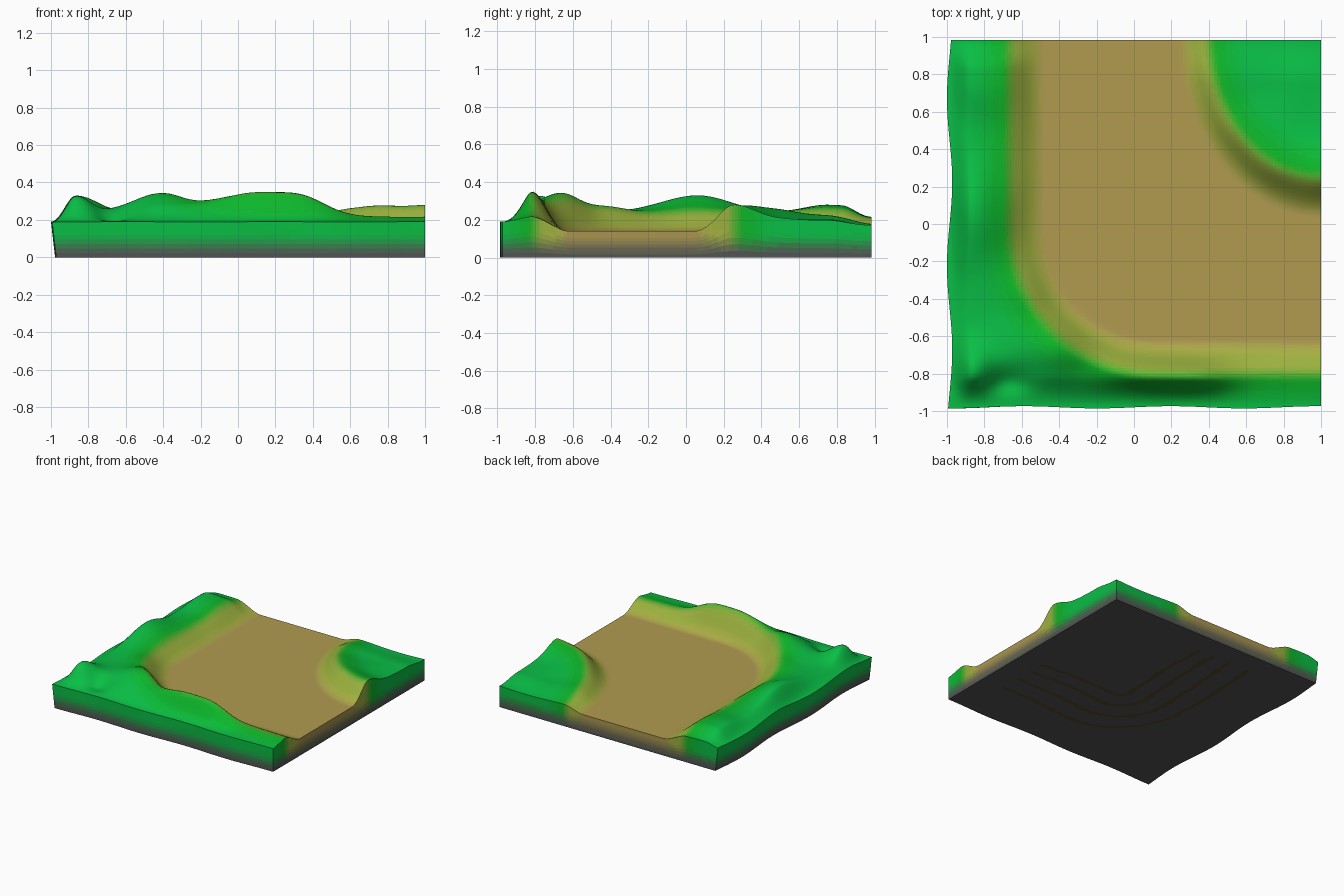
import bpy, bmesh, math
from mathutils import Vector, noise

if "Cube" in bpy.data.objects:
    bpy.data.objects.remove(bpy.data.objects["Cube"])

N = 130          # grid resolution
WALL_ROWS = 8
FLOOR = 0.14
TAN, OLIVE = (0.69, 0.60, 0.32), (0.64, 0.69, 0.26)
GREEN, GRASS = (0.07, 0.74, 0.28), (0.08, 0.70, 0.16)
GREY, BROWN = (0.33, 0.33, 0.33), (0.34, 0.29, 0.18)


def step(a, b, v):
    t = max(0.0, min(1.0, (v - a) / (b - a)))
    return t * t * (3 - 2 * t)


def mix(a, b, t):
    return tuple(p + (q - p) * t for p, q in zip(a, b))


def outer(x, y):
    """Distance outside the rounded L edge of the channel (left and front banks)."""
    r = 0.6
    qx, qy = (-0.48 + r) - x, (-0.62 + r) - y
    return math.hypot(max(qx, 0), max(qy, 0)) + min(max(qx, qy), 0) - r


def inner(x, y):
    """Distance into the back right hill."""
    return (1 - math.hypot((1 - x) / 0.76, (1 - y) / 0.96)) * 0.85


# hills: x, y, radius x, radius y, height
HILLS = [(-0.40, -0.66, 0.24, 0.17, 0.11), (0.08, -0.78, 0.24, 0.13, 0.12),
         (0.36, -0.80, 0.17, 0.12, 0.08), (-0.86, 0.05, 0.16, 0.28, 0.10),
         (-0.86, -0.78, 0.12, 0.13, 0.10), (-0.68, -0.86, 0.12, 0.09, -0.06),
         (-0.84, 0.75, 0.25, 0.22, 0.04), (-0.55, -0.40, 0.12, 0.15, 0.03),
         (0.80, -0.90, 0.35, 0.15, -0.02)]


def height(x, y):
    n = noise.noise(Vector((x * 4, y * 4, 1.7)))
    do, di = outer(x, y), inner(x, y)
    # left and front hills, falling off towards the rim
    hill = 0.235 + 0.012 * n
    for cx, cy, rx, ry, a in HILLS:
        hill += a * math.exp(-((x - cx) / rx) ** 2 - ((y - cy) / ry) ** 2)
    rim = step(0, 0.13, x + 1) * step(0, 0.17, y + 0.98) * (0.4 + 0.6 * step(0, 0.15, 0.98 - y))
    hill = 0.19 + (hill - 0.19) * rim
    z = FLOOR + (hill - FLOOR) * step(0, 0.22, do)
    # back right hill: crest along the bank, sinking to the corner
    crest = 0.20 + 0.08 * math.exp(-((di - 0.2) / 0.15) ** 2) * step(1.1, 0.2, y) + 0.012 * n
    crest -= 0.03 * step(0.75, 0.98, y)
    return z + (crest - FLOOR) * step(0, 0.19, di)


def top_colour(x, y):
    do, di = outer(x, y), inner(x, y)
    d = max(do, di)
    c = mix(TAN, OLIVE, step(0.0, 0.09, d))
    g = mix(GRASS, GREEN, step(0.22, 0.4, d))
    return mix(c, g, step(0.13, 0.24, d))


def under_colour(x, y):
    # faint tracks that follow the channel on the underside
    d = outer(x, y) + 0.02 * math.sin(5 * x + 3 * y)
    inside = inner(x, y) < 0 and max(abs(x), abs(y)) < 0.8
    return BROWN if inside and any(abs(d + k) < 0.016 for k in (0.03, 0.2, 0.36, 0.5)) else GREY


def plan(i, j):
    """Grid position with a slightly wavy left and front rim."""
    u, v = i / N, j / N
    y = -0.98 + 1.965 * v
    x = -1 + 2 * u
    x += (1 - u) ** 8 * 0.014 * (1 + math.sin(7 * y))
    y += (1 - v) ** 8 * 0.006 * math.sin(8 * x)
    return x, y


bm = bmesh.new()
me = bpy.data.meshes.new("terrain_tile")
slots = {}


def slot(c):
    key = tuple(round(k * 24) for k in c)
    if key not in slots:
        m = bpy.data.materials.new("ground_tone_%d" % len(slots))
        m.diffuse_color = (*[max(0, k) ** 2.2 for k in c], 1)
        m.use_nodes = True
        m.node_tree.nodes["Principled BSDF"].inputs["Base Color"].default_value = m.diffuse_color
        me.materials.append(m)
        slots[key] = len(slots)
    return slots[key]


def add_face(verts, colour):
    f = bm.faces.new(verts)
    f.material_index = slot(colour)
    f.smooth = True


# top surface and underside
top, base = {}, {}
for i in range(N + 1):
    for j in range(N + 1):
        x, y = plan(i, j)
        top[i, j] = bm.verts.new((x, y, height(x, y)))
        base[i, j] = bm.verts.new((x + 0.022 * (1 - i / N) ** 8, y, 0))
for i in range(N):
    for j in range(N):
        ring = [(i, j), (i + 1, j), (i + 1, j + 1), (i, j + 1)]
        x, y = plan(i + 0.5, j + 0.5)
        add_face([top[k] for k in ring], top_colour(x, y))
        add_face([base[k] for k in reversed(ring)], under_colour(x, y))

# side walls, shading from grey at the foot to the ground colour
rim = ([(i, 0) for i in range(N)] + [(N, j) for j in range(N)] +
       [(i, N) for i in range(N, 0, -1)] + [(0, j) for j in range(N, 0, -1)])
cols = []
for k in rim:
    a, b = base[k].co, top[k].co
    mid = [bm.verts.new(a.lerp(b, r / WALL_ROWS)) for r in range(1, WALL_ROWS)]
    cols.append([base[k]] + mid + [top[k]])
for n, k in enumerate(rim):
    a, b = cols[n], cols[(n + 1) % len(cols)]
    for r in range(WALL_ROWS):
        z = (a[r].co.z + a[r + 1].co.z) / 2
        ground = top_colour(top[k].co.x, top[k].co.y)
        add_face([a[r], b[r], b[r + 1], a[r + 1]], mix(GREY, ground, step(0.0, 0.14, z)))

bm.to_mesh(me)
bm.free()
tile = bpy.data.objects.new("terrain_tile", me)
bpy.context.collection.objects.link(tile)
bpy.context.view_layer.objects.active = tile
tile.select_set(True)
bpy.ops.object.shade_smooth_by_angle(angle=math.radians(50))
